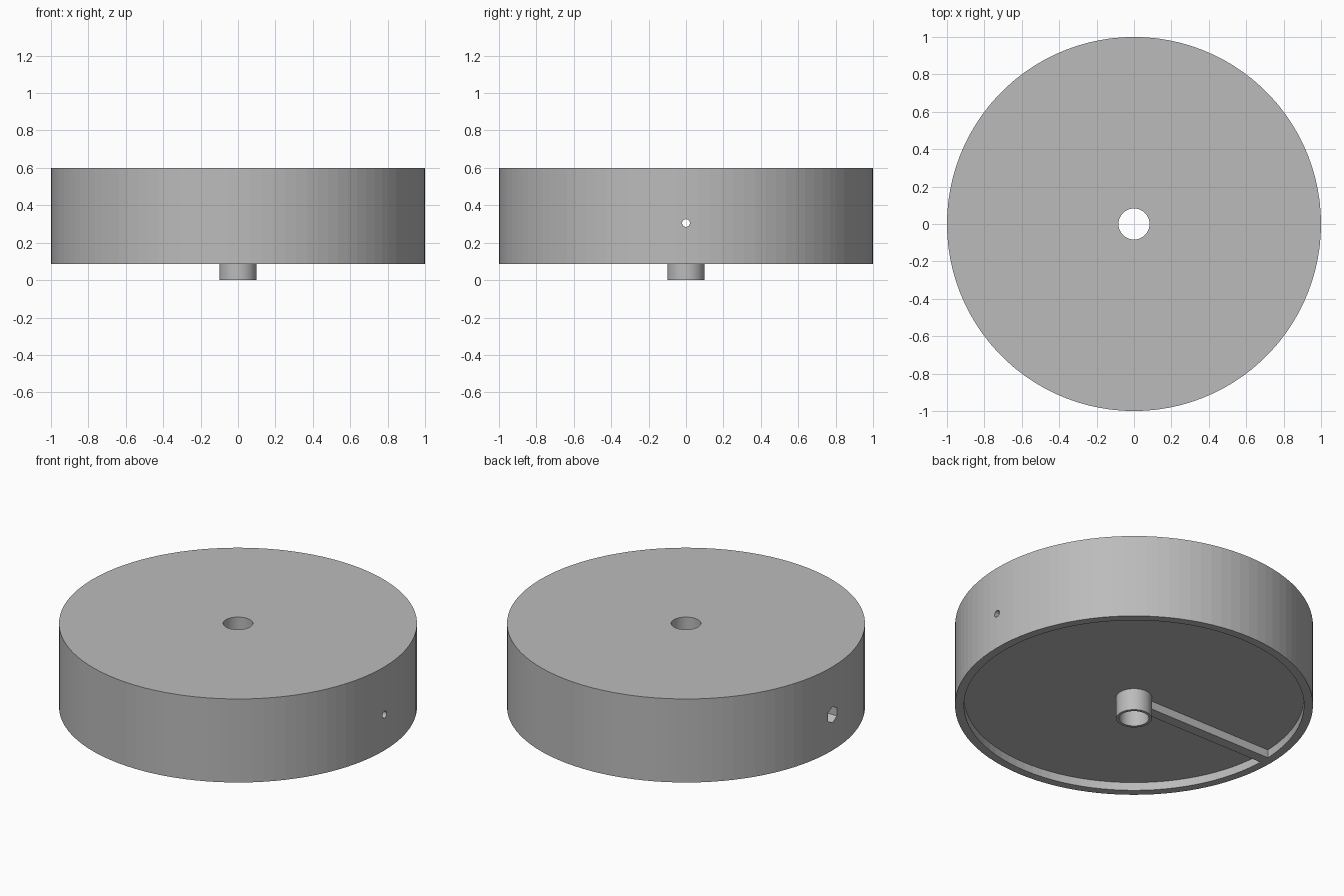
import bpy, bmesh, math
from mathutils import Matrix

cube = bpy.data.objects.get("Cube")
if cube:
    bpy.data.objects.remove(cube, do_unlink=True)

SEGMENTS = 100
BOTTOM, RECESS, TOP = 0.085, 0.135, 0.6
BORE, HUB, RIM = 0.083, 0.1, 0.95
HOLE_Z = 0.305

grey = bpy.data.materials.new("plain grey")
grey.use_nodes = True
colour = (0.5, 0.5, 0.5, 1)
grey.diffuse_color = colour
grey.node_tree.nodes["Principled BSDF"].inputs["Base Color"].default_value = colour


def add_object(name, bm):
    bmesh.ops.recalc_face_normals(bm, faces=bm.faces)
    mesh = bpy.data.meshes.new(name)
    bm.to_mesh(mesh)
    bm.free()
    mesh.materials.append(grey)
    obj = bpy.data.objects.new(name, mesh)
    bpy.context.collection.objects.link(obj)
    return obj


def lathe(name, profile):
    """Closed (radius, height) profile turned about the z axis."""
    bm = bmesh.new()
    rings = []
    for i in range(SEGMENTS):
        a = math.tau * i / SEGMENTS
        rings.append([bm.verts.new((r * math.cos(a), r * math.sin(a), z)) for r, z in profile])
    n = len(profile)
    for i in range(SEGMENTS):
        here, after = rings[i], rings[(i + 1) % SEGMENTS]
        for j in range(n):
            k = (j + 1) % n
            bm.faces.new((here[j], after[j], after[k], here[k]))
    return add_object(name, bm)


def side_cutter(name, sides, radius, x_start, x_end):
    """Prism along x with its points up and down, used to drill the wall."""
    bm = bmesh.new()
    matrix = (Matrix.Translation(((x_start + x_end) / 2, 0, HOLE_Z))
              @ Matrix.Rotation(math.pi / 2, 4, 'Y'))
    bmesh.ops.create_cone(bm, cap_ends=True, segments=sides, radius1=radius,
                          radius2=radius, depth=x_end - x_start, matrix=matrix)
    # Turn the prism until one corner is at the very top
    top = max(bm.verts, key=lambda v: v.co.z).co
    angle = math.atan2(top.y, top.z - HOLE_Z)
    pivot = Matrix.Translation((0, 0, HOLE_Z))
    bmesh.ops.transform(bm, verts=bm.verts,
                        matrix=pivot @ Matrix.Rotation(angle, 4, 'X') @ pivot.inverted())
    cutter = add_object(name, bm)
    cutter.hide_render = True
    cutter.hide_viewport = True
    return cutter


# Solid disc with a shallow underside recess, projecting hub and through bore
disc = lathe("disc_body", [
    (BORE, 0), (HUB, 0), (HUB, RECESS), (RIM, RECESS),
    (RIM, BOTTOM), (1, BOTTOM), (1, TOP), (BORE, TOP)])

# Round screw hole on the left, hexagonal channel on the right
for cutter in (side_cutter("screw_hole_cutter", 16, 0.021, 0, 1.1),
               side_cutter("hex_channel_cutter", 6, 0.05, -1.1, 0)):
    cut = disc.modifiers.new(cutter.name, 'BOOLEAN')
    cut.operation = 'DIFFERENCE'
    cut.solver = 'EXACT'
    cut.object = cutter

# Underside rib joining the hub to the rim
bm = bmesh.new()
inner, outer = -(BORE + HUB) / 2, -RIM - 0.01
bmesh.ops.create_cube(bm, size=1, matrix=Matrix.Translation(
    ((inner + outer) / 2, 0, (BOTTOM + RECESS) / 2 + 0.005))
    @ Matrix.Diagonal((inner - outer, 0.065, RECESS - BOTTOM + 0.01, 1)))
add_object("underside_rib", bm)
